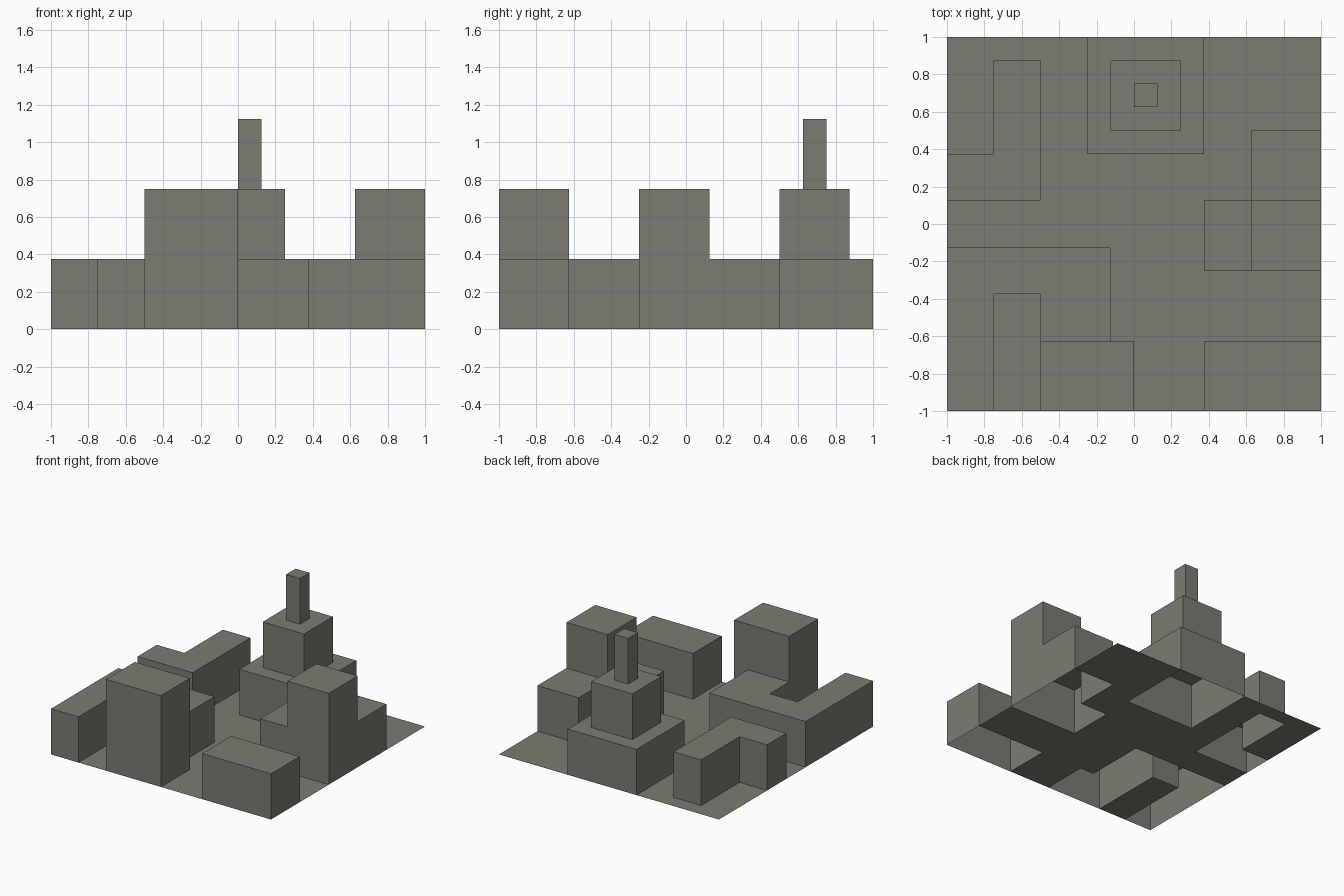
import bpy, bmesh

if "Cube" in bpy.data.objects:
    bpy.data.objects.remove(bpy.data.objects["Cube"])

CELL = 0.125      # city grid module
FLOOR = 0.375     # one building storey

stone = bpy.data.materials.new("warm grey stone")
stone.diffuse_color = (0.2, 0.2, 0.17, 1)
stone.use_nodes = True
stone.node_tree.nodes["Principled BSDF"].inputs["Base Color"].default_value = stone.diffuse_color


def finish(name, bm):
    """Weld the cell faces, merge flat areas and make an object."""
    bmesh.ops.remove_doubles(bm, verts=bm.verts[:], dist=1e-4)
    bmesh.ops.dissolve_limit(bm, angle_limit=0.01,
                             verts=bm.verts[:], edges=bm.edges[:])
    me = bpy.data.meshes.new(name)
    bm.to_mesh(me)
    bm.free()
    me.materials.append(stone)
    ob = bpy.data.objects.new(name, me)
    bpy.context.collection.objects.link(ob)
    return ob


def quad(bm, pts):
    bm.faces.new([bm.verts.new((x * CELL, y * CELL, z * FLOOR)) for x, y, z in pts])


def roof(bm, i, j, h):
    quad(bm, [(i, j, h), (i + 1, j, h), (i + 1, j + 1, h), (i, j + 1, h)])


def heights(blocks):
    """Blocks (x0, x1, y0, y1, storeys) in cells -> height of each cell."""
    cells = {}
    for x0, x1, y0, y1, h in blocks:
        for i in range(x0, x1):
            for j in range(y0, y1):
                cells[i, j] = max(h, cells.get((i, j), 0))
    return cells


def building(name, blocks):
    """Open-bottomed shell around stacked blocks."""
    cells = heights(blocks)
    bm = bmesh.new()
    for (i, j), h in cells.items():
        roof(bm, i, j, h)
        sides = {(0, -1): ((i, j), (i + 1, j)),
                 (1, 0): ((i + 1, j), (i + 1, j + 1)),
                 (0, 1): ((i + 1, j + 1), (i, j + 1)),
                 (-1, 0): ((i, j + 1), (i, j))}
        for (dx, dy), (a, b) in sides.items():
            for z in range(cells.get((i + dx, j + dy), 0), h):
                quad(bm, [(*a, z), (*b, z), (*b, z + 1), (*a, z + 1)])
    finish(name, bm)
    return cells


buildings = {
    "stepped_spire_tower": [(-2, 3, 3, 8, 1), (-1, 2, 4, 7, 2), (0, 1, 5, 6, 3)],
    "back_left_corner_block": [(-6, -4, 1, 7, 1), (-8, -6, 1, 3, 1)],
    "right_tower_with_wings": [(5, 8, -2, 1, 2), (3, 5, -2, 1, 1), (5, 8, 1, 4, 1)],
    "front_right_block": [(3, 8, -8, -5, 1)],
    "front_left_courtyard_block": [(-8, -6, -8, -1, 1), (-6, -1, -3, -1, 1),
                                   (-4, -1, -5, -3, 1), (-4, 0, -8, -5, 2)],
}
covered = set()
for name, blocks in buildings.items():
    covered |= set(building(name, blocks))

# street level, open under the buildings
bm = bmesh.new()
for i in range(-8, 8):
    for j in range(-8, 8):
        if (i, j) not in covered:
            roof(bm, i, j, 0)
finish("street_level", bm)
